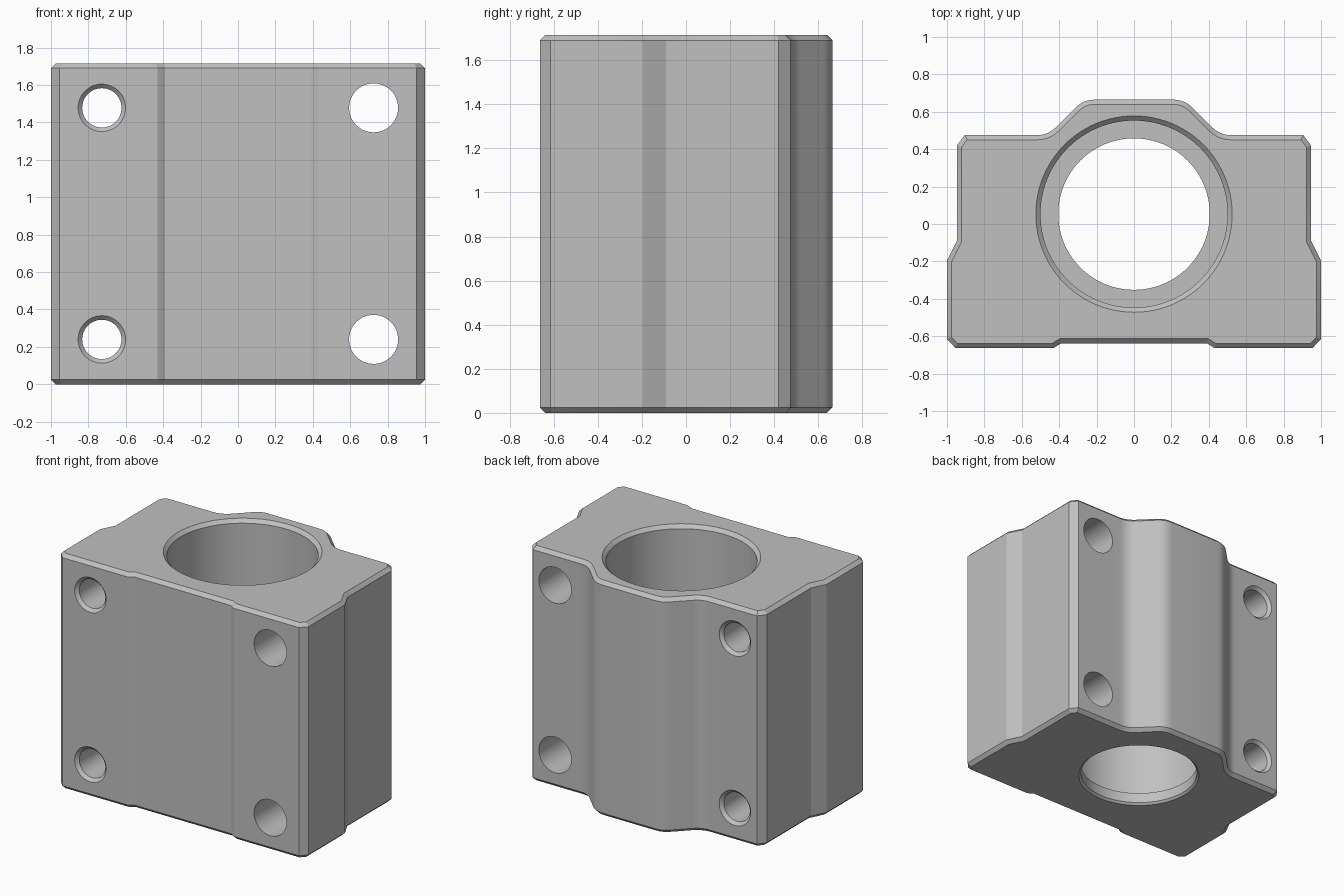
import bpy, bmesh, math
from mathutils import Vector, Matrix

if "Cube" in bpy.data.objects:
    bpy.data.objects.remove(bpy.data.objects["Cube"], do_unlink=True)

HEIGHT = 1.715
CHAMFER = 0.025

metal = bpy.data.materials.new("light_grey_metal")
metal.use_nodes = True
GREY = (0.53, 0.53, 0.53, 1)
metal.diffuse_color = GREY
metal.node_tree.nodes["Principled BSDF"].inputs["Base Color"].default_value = GREY


def make_object(name, bm):
    bmesh.ops.recalc_face_normals(bm, faces=bm.faces)
    mesh = bpy.data.meshes.new(name)
    bm.to_mesh(mesh)
    bm.free()
    mesh.materials.append(metal)
    obj = bpy.data.objects.new(name, mesh)
    bpy.context.collection.objects.link(obj)
    return obj


def fillet(corner, before, after, reach, steps=5):
    """Rounded corner: points along a curve tangent to both sides."""
    c = Vector(corner)
    a = c + (Vector(before) - c).normalized() * reach
    b = c + (Vector(after) - c).normalized() * reach
    return [a * (1 - t) ** 2 + c * 2 * t * (1 - t) + b * t ** 2
            for t in (i / steps for i in range(steps + 1))]


def lathe(name, profile, matrix, sides=64):
    """Solid of revolution from (radius, height) pairs, capped at both ends."""
    bm = bmesh.new()
    rings = []
    for r, h in profile:
        rings.append([bm.verts.new((r * math.cos(a), r * math.sin(a), h))
                      for a in (2 * math.pi * i / sides for i in range(sides))])
    for low, high in zip(rings, rings[1:]):
        for i in range(sides):
            j = (i + 1) % sides
            bm.faces.new((low[i], low[j], high[j], high[i]))
    bm.faces.new(rings[0])
    bm.faces.new(rings[-1])
    bm.transform(matrix)
    return make_object(name, bm)


# Housing body: half outline from the front recess round to the back boss
inner, outer = (0.46, 0.475), (0.27, 0.665)
half = [(0.39, -0.638), (0.43, -0.663), (0.955, -0.663), (1.0, -0.615),
        (1.0, -0.195), (0.947, -0.09), (0.947, 0.42), (0.905, 0.475)]
half += [tuple(p) for p in fillet(inner, half[-1], outer, 0.06)]
half += [tuple(p) for p in fillet(outer, inner, (0, 0.665), 0.06)]
outline = half + [(-x, y) for x, y in reversed(half)]

bm = bmesh.new()
base = bm.faces.new([bm.verts.new((x, y, 0)) for x, y in outline])
top = bmesh.ops.extrude_face_region(bm, geom=[base])["geom"]
bmesh.ops.translate(bm, vec=(0, 0, HEIGHT),
                    verts=[g for g in top if isinstance(g, bmesh.types.BMVert)])
bmesh.ops.recalc_face_normals(bm, faces=bm.faces)
rims = [e for e in bm.edges if abs(e.verts[0].co.z - e.verts[1].co.z) < 0.001]
bmesh.ops.bevel(bm, geom=rims, offset=CHAMFER, offset_type='OFFSET',
                segments=1, affect='EDGES', clamp_overlap=False)
body = make_object("bearing_housing", bm)

# Main bore with a retaining lip at the bottom
cutters = [lathe("bore_cutter", [
    (0.44, -0.02), (0.405, 0.015), (0.405, 0.09), (0.5, 0.09),
    (0.5, HEIGHT - CHAMFER), (0.545, HEIGHT + 0.02)],
    Matrix.Translation((0, 0.053, 0)), 96)]

# Bolt holes: countersunk pair on one side, wide plain pair on the other
FRONT, BACK = -0.663, 0.475
countersunk = [(0.147, FRONT - 0.02), (0.105, FRONT + 0.022),
               (0.105, BACK - 0.022), (0.147, BACK + 0.02)]
plain = [(0.131, FRONT - 0.1), (0.131, BACK + 0.1)]
along_y = Matrix.Rotation(-math.pi / 2, 4, 'X')
for z in (0.24, 1.478):
    for x, profile in ((-0.728, countersunk), (0.725, plain)):
        cutters.append(lathe("bolt_hole_cutter", profile,
                             Matrix.Translation((x, 0, z)) @ along_y, 48))

# Cut all holes, then drop the cutters
bpy.ops.object.select_all(action='DESELECT')
body.select_set(True)
bpy.context.view_layer.objects.active = body
for cutter in cutters:
    cutter.hide_render = True
    mod = body.modifiers.new("hole", 'BOOLEAN')
    mod.operation = 'DIFFERENCE'
    mod.solver = 'EXACT'
    mod.object = cutter
    bpy.ops.object.modifier_apply(modifier=mod.name)
    bpy.data.objects.remove(cutter, do_unlink=True)

bpy.ops.object.shade_smooth_by_angle(angle=math.radians(20))
